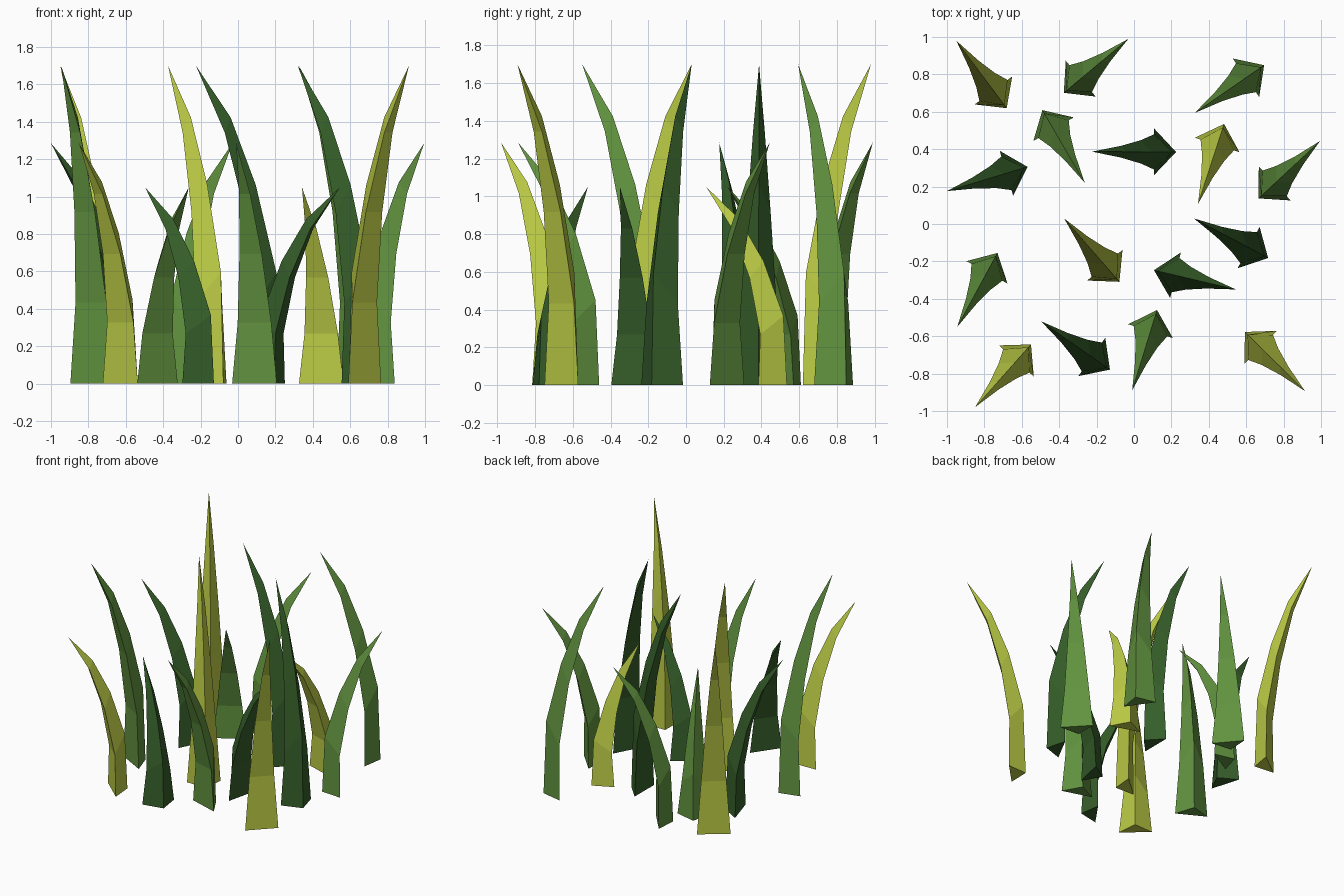
import bpy, math

if "Cube" in bpy.data.objects:
    bpy.data.objects.remove(bpy.data.objects["Cube"])

# Blade profile per level: edge offset, edge height, half width, ridge offset, ridge height
# (offsets run along the lean direction, heights are fractions of the blade height)
LEVELS = [
    (0.0, 0.0, 0.125, -0.118, 0.0),
    (0.0, 0.255, 0.094, -0.098, 0.35),
    (0.07, 0.54, 0.0625, 0.012, 0.625),
    (0.178, 0.79, 0.031, 0.147, 0.838),
]
TIP = (0.332, 0.0, 1.0)


def blade_mesh(name, colour):
    """Three-sided blade: flat inner face, ridge on the back, pointed tip."""
    verts = []
    for s, z, w, rs, rz in LEVELS:
        verts += [(s, -w, z), (s, w, z), (rs, 0, rz)]
    verts.append(TIP)
    tip = len(verts) - 1
    faces = [(2, 1, 0)]
    for k in range(len(LEVELS) - 1):
        for i in range(3):
            a, b = 3 * k + i, 3 * k + (i + 1) % 3
            faces.append((a, b, b + 3, a + 3))
    top = tip - 3
    for i in range(3):
        faces.append((top + i, top + (i + 1) % 3, tip))
    mesh = bpy.data.meshes.new(name)
    mesh.from_pydata(verts, [], faces)
    mat = bpy.data.materials.new(name)
    mat.diffuse_color = (*colour, 1)
    mat.use_nodes = True
    mat.node_tree.nodes["Principled BSDF"].inputs["Base Color"].default_value = mat.diffuse_color
    mesh.materials.append(mat)
    return mesh


MESHES = {
    "yellow": blade_mesh("yellow_blade", (0.50, 0.60, 0.06)),
    "green": blade_mesh("green_blade", (0.12, 0.29, 0.05)),
    "dark": blade_mesh("dark_blade", (0.035, 0.11, 0.022)),
}
TALL, MID, SHORT = 1.7, 1.285, 1.05

# Each blade: colour, height, tip x/y, back ridge x/y
BLADES = [
    ("yellow", TALL, -0.95, 0.98, -0.685, 0.625),
    ("green", MID, -0.03, 0.99, -0.365, 0.71),
    ("green", TALL, 0.325, 0.594, 0.69, 0.845),
    ("green", SHORT, -0.263, 0.22, -0.487, 0.604),
    ("dark", TALL, -0.225, 0.387, 0.225, 0.385),
    ("dark", MID, -1.0, 0.176, -0.57, 0.305),
    ("yellow", SHORT, 0.342, 0.107, 0.48, 0.53),
    ("green", MID, 0.995, 0.444, 0.674, 0.144),
    ("dark", TALL, 0.32, 0.03, 0.706, -0.176),
    ("dark", SHORT, 0.545, -0.35, 0.12, -0.25),
    ("yellow", TALL, -0.374, 0.03, -0.086, -0.30),
    ("green", TALL, -0.945, -0.55, -0.73, -0.155),
    ("dark", SHORT, -0.497, -0.52, -0.134, -0.775),
    ("green", MID, -0.01, -0.89, 0.12, -0.47),
    ("yellow", MID, -0.85, -0.98, -0.556, -0.65),
    ("yellow", TALL, 0.914, -0.893, 0.604, -0.588),
]

# Place every blade so its tip lands on the given point
for n, (colour, height, tx, ty, rx, ry) in enumerate(BLADES, 1):
    ang = math.atan2(ty - ry, tx - rx)
    obj = bpy.data.objects.new(f"grass_blade_{n:02d}", MESHES[colour])
    obj.location = (tx - TIP[0] * math.cos(ang), ty - TIP[0] * math.sin(ang), 0)
    obj.rotation_euler = (0, 0, ang)
    obj.scale = (1, 1, height)
    bpy.context.collection.objects.link(obj)
